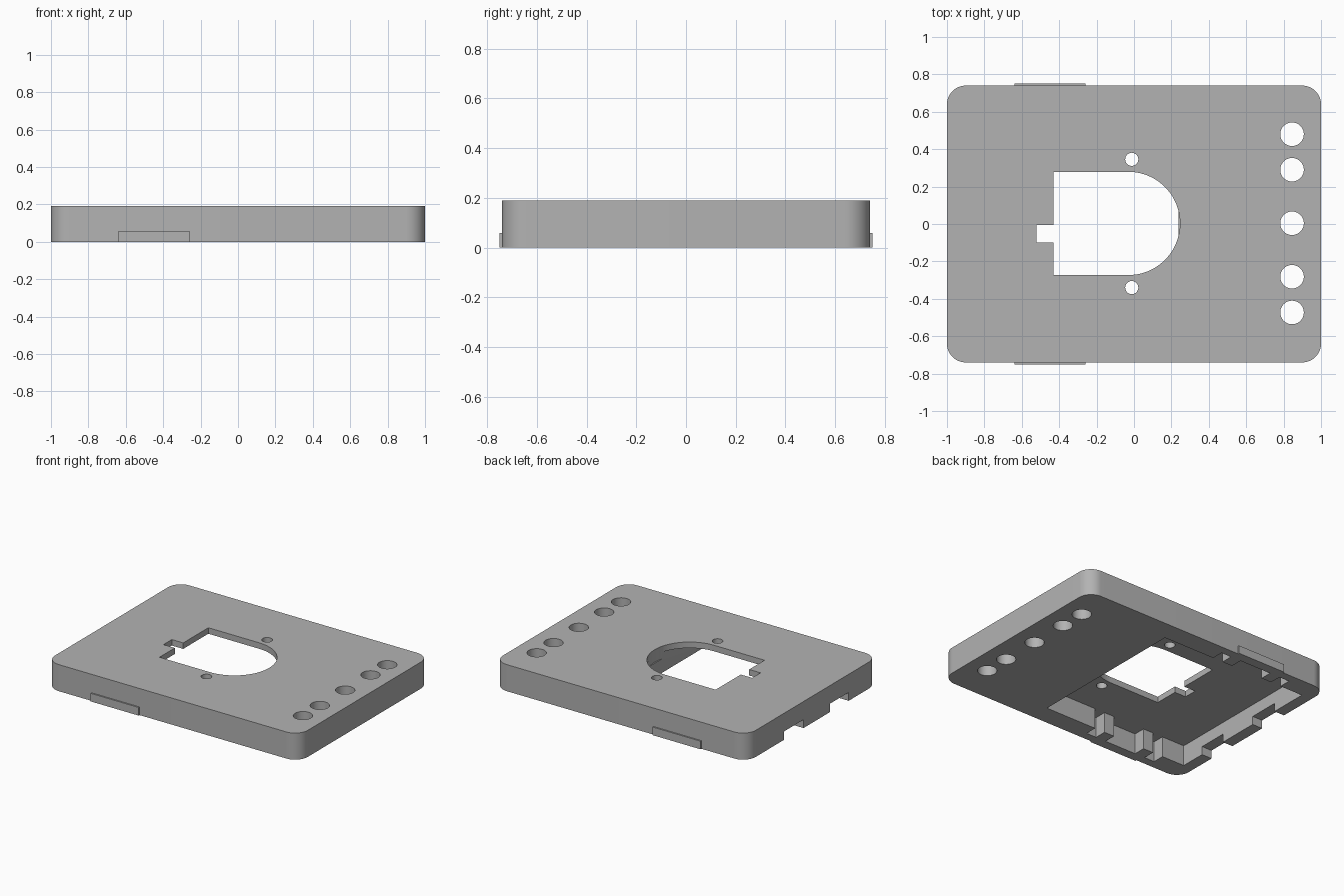
import bpy, bmesh
from math import pi, sin, cos

cube = bpy.data.objects.get("Cube")
if cube:
    bpy.data.objects.remove(cube, do_unlink=True)

grey = bpy.data.materials.new("plain_grey")
grey.use_nodes = True
grey.diffuse_color = (0.45, 0.45, 0.45, 1)
grey.node_tree.nodes["Principled BSDF"].inputs["Base Color"].default_value = grey.diffuse_color

HEIGHT, CEILING = 0.19, 0.147


def arc(cx, cy, r, start, end, steps):
    return [(cx + r * cos(start + (end - start) * i / steps),
             cy + r * sin(start + (end - start) * i / steps)) for i in range(steps + 1)]


def prism(name, outline, z0, z1):
    bm = bmesh.new()
    face = bm.faces.new([bm.verts.new((x, y, z0)) for x, y in outline])
    top = bmesh.ops.extrude_face_region(bm, geom=[face])["geom"]
    bmesh.ops.translate(bm, vec=(0, 0, z1 - z0),
                        verts=[v for v in top if isinstance(v, bmesh.types.BMVert)])
    bmesh.ops.recalc_face_normals(bm, faces=bm.faces)
    mesh = bpy.data.meshes.new(name)
    bm.to_mesh(mesh)
    bm.free()
    mesh.materials.append(grey)
    obj = bpy.data.objects.new(name, mesh)
    bpy.context.collection.objects.link(obj)
    return obj


def rect(x0, x1, y0, y1):
    return [(x0, y0), (x1, y0), (x1, y1), (x0, y1)]


def circle(x, y, r):
    return arc(x, y, r, 0, 2 * pi, 40)[:-1]


# Rounded base plate
outline = []
for i, (sx, sy) in enumerate([(1, 1), (-1, 1), (-1, -1), (1, -1)]):
    outline += arc(sx * 0.9, sy * 0.64, 0.1, i * pi / 2, (i + 1) * pi / 2, 12)
plate = prism("cover_plate", outline, 0, HEIGHT)

# Underside pocket, with ribbed recesses along both long walls
inner, outer = 0.595, 0.68
side = [(0.237, inner)]
for x0, x1 in [(-0.17, -0.25), (-0.33, -0.58), (-0.66, -0.74)]:
    side += [(x0, inner), (x0, outer), (x1, outer), (x1, inner)]
side.append((-0.92, inner))
pocket = side + [(x, -y) for x, y in reversed(side)]
cutters = [prism("pocket_cutter", pocket, -0.1, CEILING)]

# Rounded window with a side slot
window = arc(-0.03, 0.003, 0.276, -pi / 2, pi / 2, 40)
window += [(-0.43, 0.279), (-0.43, -0.005), (-0.52, -0.005),
           (-0.52, -0.1), (-0.43, -0.1), (-0.43, -0.273)]
cutters.append(prism("window_cutter", window, 0.1, 0.3))

# Screw holes and the row of large holes
for y in (0.346, -0.34):
    cutters.append(prism("screw_hole_cutter", circle(-0.012, y, 0.035), 0.1, 0.3))
for y in (0.48, 0.29, 0.004, -0.282, -0.473):
    cutters.append(prism("large_hole_cutter", circle(0.845, y, 0.063), -0.1, 0.3))

# Notches under the end wall
for y0, y1 in [(-0.41, -0.2), (0.1, 0.32)]:
    cutters.append(prism("notch_cutter", rect(-1.1, -0.9, y0, y1), -0.1, 0.06))

# Cut everything out of the plate
bpy.context.view_layer.objects.active = plate
for cutter in cutters:
    cutter.hide_render = True
    mod = plate.modifiers.new("cut", 'BOOLEAN')
    mod.operation, mod.solver, mod.object = 'DIFFERENCE', 'EXACT', cutter
    bpy.ops.object.modifier_apply(modifier=mod.name)
    bpy.data.objects.remove(cutter, do_unlink=True)
bpy.ops.object.select_all(action='DESELECT')
plate.select_set(True)
bpy.ops.object.shade_smooth_by_angle(angle=pi / 6)

# Thin raised catches on the long sides
for name, s in (("front_catch", -1), ("back_catch", 1)):
    y0, y1 = sorted((s * 0.735, s * 0.75))
    prism(name, rect(-0.64, -0.26, y0, y1), 0, 0.058)
